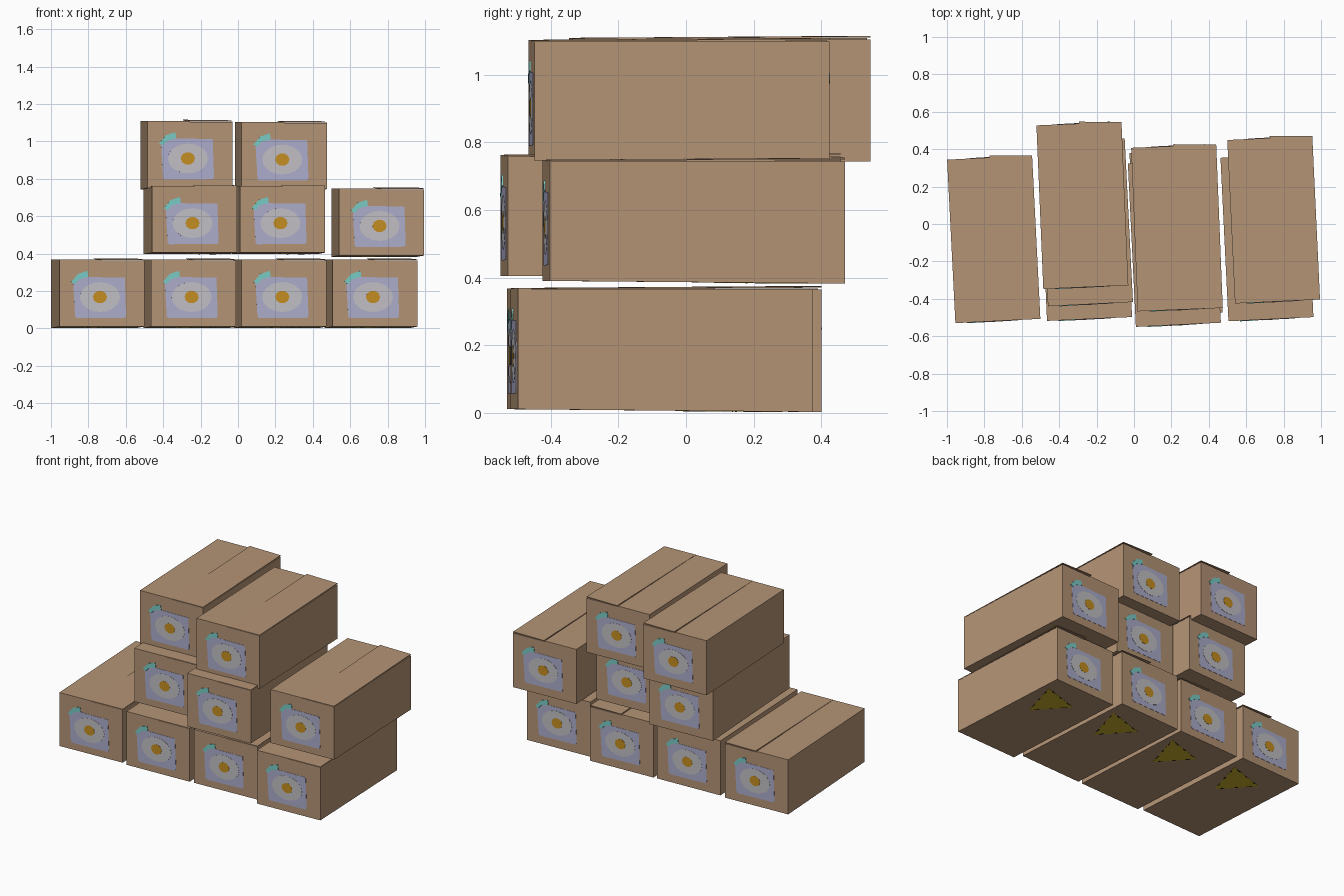
import bpy, bmesh, math
from mathutils import Matrix, Vector

if "Cube" in bpy.data.objects:
    bpy.data.objects.remove(bpy.data.objects["Cube"])

W, L, H = 0.455, 0.875, 0.364   # carton width, length, height of body top


def material(name, rgb):
    lin = [((c / 255 + 0.055) / 1.055) ** 2.4 for c in rgb]
    m = bpy.data.materials.new(name)
    m.diffuse_color = (*lin, 1)
    m.use_nodes = True
    m.node_tree.nodes["Principled BSDF"].inputs["Base Color"].default_value = m.diffuse_color
    return m


CARD = material("cardboard", (181, 148, 118))
LILAC = material("lilac_paper", (173, 173, 205))
GREY = material("pale_grey", (194, 192, 197))
GOLD = material("gold", (197, 143, 34))
TEAL = material("teal_tape", (122, 203, 197))
YELLOW = material("warning_yellow", (198, 172, 42))
BLACK = material("black_ink", (25, 22, 16))


def prism(bm, low, high, mat):
    """Closed solid between two matching outlines."""
    a = [bm.verts.new(p) for p in low]
    b = [bm.verts.new(p) for p in high]
    n = len(a)
    faces = [bm.faces.new(a[::-1]), bm.faces.new(b)]
    for i in range(n):
        faces.append(bm.faces.new((a[i], a[(i + 1) % n], b[(i + 1) % n], b[i])))
    for f in faces:
        f.material_index = mat


def finish(bm, name, mats):
    bmesh.ops.recalc_face_normals(bm, faces=bm.faces)
    me = bpy.data.meshes.new(name)
    bm.to_mesh(me)
    bm.free()
    for m in mats:
        me.materials.append(m)
    return me


def bottom_z(y):
    return 0.01 - 0.008 * y / L     # base sags slightly towards the back


def make_body():
    bm = bmesh.new()
    c = [(0, 0), (W, 0), (W, L), (0, L)]
    prism(bm, [(x, y, bottom_z(y)) for x, y in c], [(x, y, H) for x, y in c], 0)
    return finish(bm, "carton_body", [CARD])


def make_flap(right):
    bm = bmesh.new()
    m = W / 2
    if right:   # lifted a little towards the back
        c = [(m, 0), (W, 0), (W, L), (m, L + 0.01)]
        lift = [0.001, 0.001, 0.006, 0.007]
    else:
        c = [(0, 0), (m, 0), (m, L), (0, L)]
        lift = [0, 0, 0, 0]
    prism(bm, [(x, y, H + k) for (x, y), k in zip(c, lift)],
          [(x, y, H + k + 0.004) for (x, y), k in zip(c, lift)], 0)
    return finish(bm, "top_flap", [CARD])


def make_label():
    # paper sheet, round patch, centre spot and strip of tape, as stacked plates
    bm = bmesh.new()

    def oval(rx, rz, n):
        return [(0.217 + rx * math.cos(2 * math.pi * i / n),
                 0.168 + rz * math.sin(2 * math.pi * i / n)) for i in range(n)]

    sheet = [(0.092, 0.055), (0.35, 0.057), (0.357, 0.068), (0.35, 0.272),
             (0.14, 0.275), (0.073, 0.258), (0.084, 0.065)]
    tape = [(0.062, 0.248), (0.085, 0.238), (0.105, 0.262), (0.155, 0.277),
            (0.15, 0.308), (0.1, 0.292)]
    for pts, t, mat in ((sheet, 0.0015, 0), (oval(0.107, 0.08, 20), 0.0025, 1),
                        (oval(0.038, 0.034, 10), 0.0035, 2), (tape, 0.0035, 3)):
        prism(bm, [(x, 0, z) for x, z in pts], [(x, -t, z) for x, z in pts], mat)
    return finish(bm, "label", [LILAC, GREY, GOLD, TEAL])


def make_warning():
    # yellow triangle with broken black edges under the carton
    bm = bmesh.new()
    tri = [Vector(p) for p in ((0.419, 0.761), (0.323, 0.481), (0.155, 0.691))]
    mid = sum(tri, Vector((0, 0))) / 3

    def plate(pts, t, mat):
        prism(bm, [(p.x, p.y, bottom_z(p.y)) for p in pts],
              [(p.x, p.y, bottom_z(p.y) - t) for p in pts], mat)

    plate(tri, 0.001, 0)
    for i in range(3):
        a, b = tri[i], tri[(i + 1) % 3]
        for s, e in ((0.12, 0.22), (0.45, 0.53), (0.74, 0.86)):
            p, q = a.lerp(b, s), a.lerp(b, e)
            plate([p, q, q.lerp(mid, 0.08), p.lerp(mid, 0.08)], 0.0016, 1)
    return finish(bm, "warning_mark", [YELLOW, BLACK])


turn = Matrix.Translation((W, L, 0)) @ Matrix.Rotation(math.pi, 4, 'Z')
label = make_label()
parts = [("body", make_body(), Matrix()),
         ("left_flap", make_flap(False), Matrix()),
         ("right_flap", make_flap(True), Matrix()),
         ("front_label", label, Matrix()),
         ("back_label", label, turn),
         ("warning_mark", make_warning(), Matrix())]

# front-left corner x, y, base z and turn in degrees of each carton
cartons = [(-0.955, -0.53, 0, 2.9), (-0.465, -0.518, 0, 2.6),
           (0.02, -0.495, 0, 2.9), (0.505, -0.52, 0, 2.8),
           (-0.46, -0.44, 0.395, 2.9), (0.01, -0.55, 0.395, 2.8),
           (0.54, -0.425, 0.38, 2.7),
           (-0.485, -0.347, 0.741, 2.4), (0.02, -0.467, 0.735, 2.3)]

for n, (x, y, z, deg) in enumerate(cartons, 1):
    place = Matrix.Translation((x, y, z)) @ Matrix.Rotation(math.radians(deg), 4, 'Z')
    for name, mesh, local in parts:
        ob = bpy.data.objects.new(f"carton_{n}_{name}", mesh)
        ob.matrix_world = place @ local
        bpy.context.collection.objects.link(ob)
